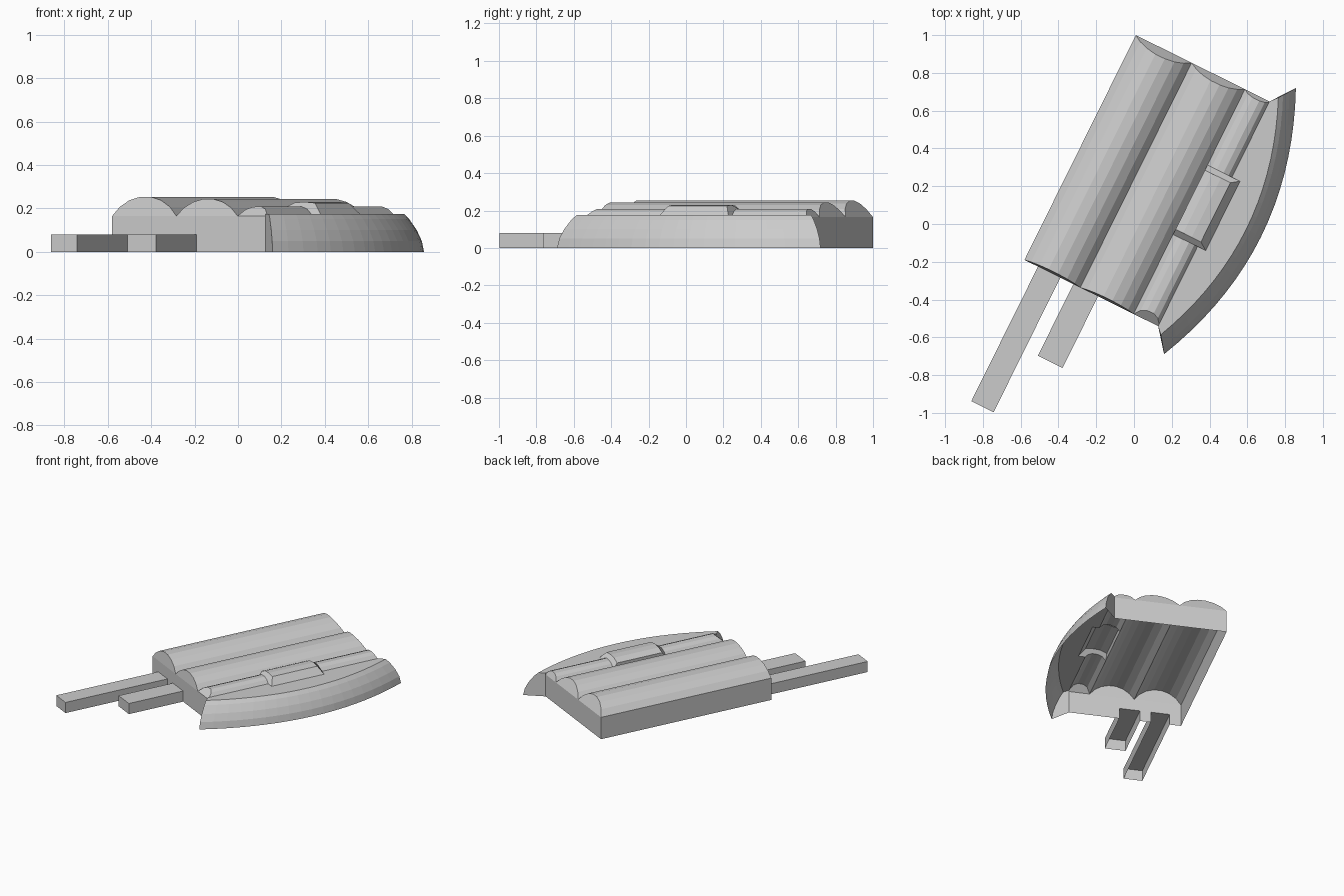
import bpy, bmesh, math

if "Cube" in bpy.data.objects:
    bpy.data.objects.remove(bpy.data.objects["Cube"])

# Local plan frame: u across the halls, v along them, rotated on the site
OX, OY = -0.58, -0.19
DX, DY = 0.444, 0.896
LEN, SPRING, ROOF = 1.328, 0.165, 0.175


def world(p):
    u, v, z = p
    return (OX + DY * u + DX * v, OY - DX * u + DY * v, z)


def build(name, faces):
    bm = bmesh.new()
    for f in faces:
        bm.faces.new([bm.verts.new(world(p)) for p in f])
    bmesh.ops.remove_doubles(bm, verts=bm.verts, dist=0.0005)
    bmesh.ops.recalc_face_normals(bm, faces=bm.faces)
    me = bpy.data.meshes.new(name)
    bm.to_mesh(me)
    bm.free()
    ob = bpy.data.objects.new(name, me)
    bpy.context.collection.objects.link(ob)
    return ob


def arc(u0, u1, rise, n=7):
    w = (u1 - u0) / 2
    r = (w * w + rise * rise) / (2 * rise)
    a = math.asin(w / r)
    return [((u0 + u1) / 2 + r * math.sin(t), SPRING + rise - r + r * math.cos(t))
            for t in (-a + 2 * a * i / n for i in range(n + 1))]


def strip(a, b):
    return [(a[i], a[i + 1], b[i + 1], b[i]) for i in range(len(a) - 1)]


# Vaulted roofs with slightly raked end gables
side_profile = [(0.645, SPRING), (0.67, 0.195), (0.70, 0.207), (0.74, 0.209),
                (0.77, 0.197), (0.79, ROOF)]
vaults = [("main_vault", arc(0, 0.33, 0.09), 0.012),
          ("middle_vault", arc(0.33, 0.645, 0.08), 0.012),
          ("side_vault", side_profile, 0.05)]
D0, D1 = 0.47, 0.88  # dormer extent along the side vault
for name, prof, rake in vaults:
    rise = max(z for _, z in prof) - SPRING
    front = [(u, rake * (z - SPRING) / rise, z) for u, z in prof]
    back = [(u, LEN - 0.045 * (z - SPRING) / 0.09, z) for u, z in prof]
    if name == "side_vault":
        faces = strip(front, [(u, D0, z) for u, z in prof])
        faces += strip([(u, D1, z) for u, z in prof], back)
        front.append((0.79, 0, SPRING))
        back.append((0.79, LEN, SPRING))
    else:
        faces = strip(front, back)
    build(name, faces + [front, back])

# Walls below the vaults, the front one notched for the corridors
BARS = [("long_corridor", 0.08, 0.212, -0.795), ("short_corridor", 0.289, 0.435, -0.423)]
H = 0.08
base = [(0, 0, 0)]
for _, a, b, _v in BARS:
    base += [(a, 0, 0), (a, 0, H), (b, 0, H), (b, 0, 0)]
base += [(0.79, 0, 0)]
springs = [(u, SPRING) for u in (0.79, 0.645, 0.33, 0)]
build("front_wall", [base + [(u, 0, z) for u, z in springs]])
build("back_wall", [[(0, LEN, 0), (0.79, LEN, 0)] + [(u, LEN, z) for u, z in springs]])
build("left_wall", [[(0, 0, 0), (0, LEN, 0), (0, LEN, SPRING), (0, 0, SPRING)]])

# Corridors, open underneath
for name, a, b, v in BARS:
    lo = [(a, v, 0), (a, v, H), (b, v, H), (b, v, 0)]
    hi = [(u, 0, z) for u, _, z in lo]
    build(name, strip(lo, hi) + [lo])

# Curved rim: rows of arcs stepping in and up
MID, N = LEN / 2 + 0.003, 18
rows = []
for z, f in [(0, 0), (0.05, 0.11), (0.1, 0.36), (0.15, 0.73), (ROOF, 1)]:
    end, half, crown = 0.884 - 0.061 * f, 0.786 - 0.086 * f, 1.068 - 0.088 * f
    rows.append([(end + (crown - end) * (1 - t * t), MID + half * t, z)
                 for t in (-1 + 2 * i / N for i in range(N + 1))])
faces = []
for a, b in zip(rows, rows[1:]):
    faces += strip(a, b)
for i, v in ((0, 0), (-1, LEN)):
    faces.append([r[i] for r in rows] + [(0.79, v, ROOF), (0.79, v, 0)])
build("curved_rim", faces)

# Flat roof, notched around the dormer
E = 0.838
build("flat_roof", [rows[-1] + [(u, v, ROOF) for u, v in (
    (0.79, LEN), (0.79, D1), (E, D1), (E, D0), (0.79, D0), (0.79, 0))]])

# Dormer straddling the side vault
top = [(0.645, 0.205), (0.69, 0.226), (0.74, 0.23), (0.795, 0.225)]
t0 = [(u, D0 + 0.03, z) for u, z in top]
t1 = [(u, D1 - 0.03, z) for u, z in top]
faces = strip(t0, t1)
faces.append([t0[-1], t1[-1], (E, D1, ROOF), (E, D0, ROOF)])
faces.append([t0[0], t1[0], (0.645, D1, SPRING), (0.645, D0, SPRING)])
for v, t in ((D0, t0), (D1, t1)):
    faces.append([(u, v, z) for u, z in side_profile] + [(E, v, ROOF)] + t[::-1])
build("dormer", faces)
